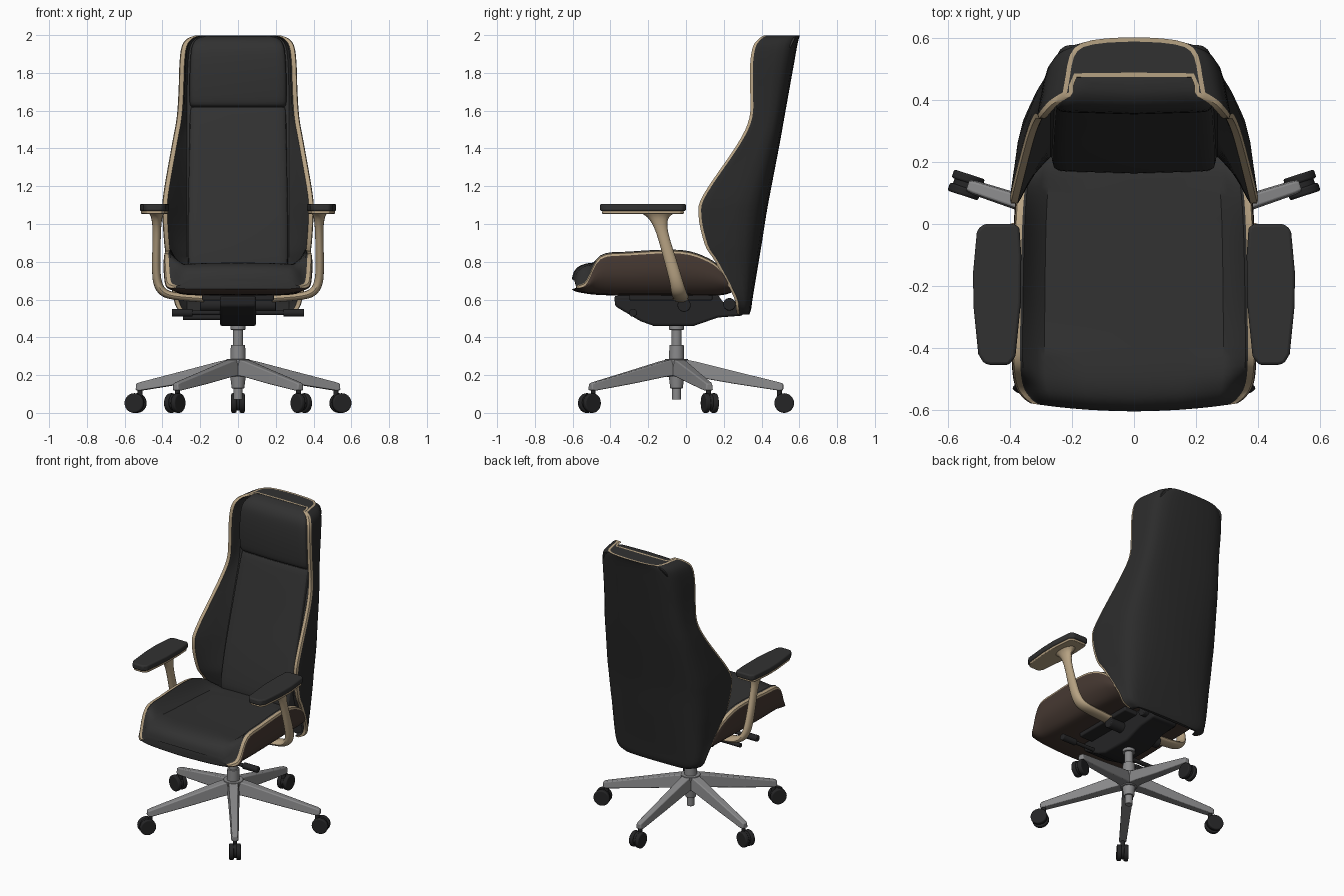
import bpy, bmesh, math
from mathutils import Vector

if "Cube" in bpy.data.objects:
    bpy.data.objects.remove(bpy.data.objects["Cube"])


def material(name, r, g, b):
    m = bpy.data.materials.new(name)
    m.diffuse_color = (r, g, b, 1)
    m.use_nodes = True
    m.node_tree.nodes["Principled BSDF"].inputs["Base Color"].default_value = m.diffuse_color
    return m


PAD = material("black upholstery", .031, .031, .031)
SHELL = material("black shell", .024, .024, .024)
PLASTIC = material("black plastic", .018, .018, .019)
BROWN = material("dark walnut", .062, .041, .032)
TAN = material("pale wood", .47, .36, .225)
METAL = material("grey metal", .25, .25, .255)


def finish(name, bm, mats, bevel=0, angle=35):
    bmesh.ops.recalc_face_normals(bm, faces=bm.faces[:])
    me = bpy.data.meshes.new(name)
    bm.to_mesh(me)
    bm.free()
    ob = bpy.data.objects.new(name, me)
    bpy.context.collection.objects.link(ob)
    for m in mats:
        me.materials.append(m)
    bpy.ops.object.select_all(action='DESELECT')
    ob.select_set(True)
    bpy.context.view_layer.objects.active = ob
    bpy.ops.object.shade_smooth_by_angle(angle=math.radians(angle))
    if bevel:
        mod = ob.modifiers.new("bevel", 'BEVEL')
        mod.width, mod.segments, mod.limit_method = bevel, 3, 'ANGLE'
    return ob


def spline(pts, n=4):
    """Catmull-Rom through tuples of any length."""
    out = []
    for i in range(len(pts) - 1):
        p0, p1, p2, p3 = (pts[max(i - 1, 0)], pts[i], pts[i + 1], pts[min(i + 2, len(pts) - 1)])
        for k in range(n):
            t = k / n
            out.append(tuple(.5 * (2 * b + (c - a) * t + (2 * a - 5 * b + 4 * c - d) * t * t
                       + (3 * b - a - 3 * c + d) * t ** 3) for a, b, c, d in zip(p0, p1, p2, p3)))
    return out + [tuple(pts[-1])]


def mirrored(half):
    """Close a half section whose first and last points lie on x = 0."""
    return half + [(-p[0], *p[1:]) for p in half[-2:0:-1]]


def loft(name, rings, mats, column=lambda j: 0, caps=(0, 0), rim=None, bevel=0, angle=35):
    bm = bmesh.new()
    vs = [[bm.verts.new(p) for p in ring] for ring in rings]
    n = len(rings[0])
    for a, b in zip(vs, vs[1:]):
        for j in range(n):
            f = bm.faces.new((a[j], a[(j + 1) % n], b[(j + 1) % n], b[j]))
            f.material_index = column(min(j, n - 1 - j))
    for ring, m in zip((vs[0], vs[-1]), caps):
        f = bm.faces.new(ring)
        f.material_index = m
    if rim is not None:
        # wooden edge around the end cap
        f.normal_update()
        for g in bmesh.ops.inset_individual(bm, faces=[f], thickness=.014)['faces']:
            g.material_index = rim
    return finish(name, bm, mats, bevel, angle)


def cylinder(name, a, b, r, mat, r2=None, bevel=0, seg=24):
    a, b = Vector(a), Vector(b)
    bm = bmesh.new()
    bmesh.ops.create_cone(bm, cap_ends=True, segments=seg, radius1=r,
                          radius2=r if r2 is None else r2, depth=(b - a).length)
    bm.transform((b - a).to_track_quat('Z', 'Y').to_matrix().to_4x4())
    bmesh.ops.translate(bm, vec=(a + b) / 2, verts=bm.verts)
    return finish(name, bm, [mat], bevel)


# Back shell: rows of height, half width, front edge, rear, padding depth
back = spline([(.52, .27, .27, .335, .30), (.55, .32, .265, .345, .295), (.62, .345, .25, .355, .28),
               (.8, .375, .155, .385, .21), (.89, .39, .10, .40, .205), (1.05, .40, .066, .425, .24),
               (1.16, .395, .095, .445, .27), (1.42, .35, .27, .495, .345), (1.56, .325, .335, .52, .385),
               (1.7, .315, .34, .545, .40), (1.85, .31, .34, .572, .405), (1.94, .298, .355, .588, .42),
               (1.98, .27, .385, .597, .45), (1.997, .23, .41, .603, .46)])
rings = []
for z, w, yf, yb, yc in back:
    d = yb - yf
    outer = spline([(0, yb), (w * .4, yb - d * .02), (w * .74, yb - d * .1), (w * .9, yb - d * .3),
                    (w * .96, yb - d * .65), (w, yf + .015)], 2)
    wi = min(.27, w - .045)
    inner = [(w - .004, yf), (w - .026, yf + .002), (w - .034, yf + .015),
             ((w + wi) / 2 - .012, (yf + yc) / 2 + .012), (wi, yc + .015), (0, yc + .015)]
    rings.append(mirrored([(x, y, z) for x, y in outer + inner]))
loft("back_shell", rings, [SHELL, TAN, PAD], lambda j: 0 if j < 10 else 1 if j < 12 else 2,
     caps=(0, 2), rim=1)


def cushion(name, rows):
    rings = [mirrored([(x, y, z) for x, y in ((0, yb), (w, yb), (w, yf + .035), (w - .006, yf + .013),
                       (w - .02, yf + .003), (w - .05, yf), (0, yf - .006))])
             for z, w, yf, yb in spline(rows)]
    loft(name, rings, [PAD], bevel=.008, angle=50)


cushion("backrest_cushion", [(.74, .26, .175, .3), (.8, .265, .172, .3), (1.0, .266, .215, .3),
                             (1.3, .262, .298, .42), (1.58, .255, .376, .46), (1.617, .25, .395, .46)])
cushion("headrest", [(1.622, .25, .385, .46), (1.65, .256, .368, .48), (1.78, .256, .36, .52),
                     (1.9, .25, .366, .54), (1.955, .238, .385, .565), (1.985, .21, .42, .578),
                     (1.996, .17, .46, .57)])

# Seat: rows of y, half width, wing height, centre height, underside, front bow
seat = spline([(-.605, .335, .672, .70, .655, .03), (-.59, .36, .675, .745, .645, .03),
               (-.55, .385, .70, .776, .635, .025), (-.47, .395, .825, .788, .625, .015),
               (-.3, .395, .846, .778, .62, 0), (-.03, .39, .855, .768, .62, 0), (.12, .38, .81, .762, .62, 0),
               (.2, .365, .745, .75, .625, 0), (.25, .34, .68, .70, .64, 0)])
rings = []
for y, w, ze, zc, zb, bow in seat:
    h = ze - zb
    outer = spline([(0, zb), (w - .13, zb + h * .02), (w - .05, zb + h * .14), (w - .004, zb + h * .5),
                    (w - .004, ze - .012)], 3)
    inner = [(w - .008, ze), (w - .028, ze + .003), (w - .036, ze + .008), (w * .86, ze * .55 + zc * .45 + .012),
             (w * .79, ze * .2 + zc * .8 + .006), (w * .73, zc), (w * .4, zc + .006), (0, zc + .008)]
    rings.append(mirrored([(x, y + bow * (x / .36) ** 2, z) for x, z in outer + inner]))
loft("seat", rings, [BROWN, TAN, PAD], lambda j: 0 if j < 12 else 1 if j < 14 else 2, caps=(2, 2))


def prism(name, outline, z0, z1, mat, bevel):
    loft(name, [[(x, y, z) for x, y in outline] for z in (z0, z1)], [mat], bevel=bevel)


for s, side in ((-1, "left"), (1, "right")):
    # Armrest pad with wooden plate underneath
    pad = [(.37, -.012), (.385, 0), (.485, 0), (.507, -.02), (.52, -.16), (.518, -.27), (.503, -.42),
           (.485, -.45), (.465, -.455), (.405, -.455), (.383, -.43), (.365, -.25), (.364, -.1)]
    prism(side + "_arm_pad", [(s * x, y) for x, y in pad], 1.068, 1.107, PAD, .012)
    prism(side + "_arm_plate", [(s * (.44 + (x - .44) * .93), -.23 + (y + .23) * .95) for x, y in pad],
          1.054, 1.07, TAN, .004)
    # Curved wooden arm: x, y, z, depth radius, thickness radius
    path = spline([(.43, -.15, 1.056, .085, .04), (.43, -.145, 1.025, .05, .028), (.43, -.125, .95, .032, .022),
                   (.433, -.075, .78, .034, .022), (.425, -.05, .69, .036, .023), (.395, -.038, .64, .04, .022),
                   (.33, -.03, .618, .042, .02), (.18, -.028, .605, .042, .02)])
    rings = []
    for i, p in enumerate(path):
        a, b = path[max(i - 1, 0)], path[min(i + 1, len(path) - 1)]
        t = Vector((b[0] - a[0], 0, b[2] - a[2])).normalized()
        v = t.cross(Vector((0, 1, 0)))
        ring = []
        for k in range(16):
            q = math.tau * k / 16
            o = Vector(p[:3]) + Vector((0, 1, 0)) * p[3] * math.cos(q) + v * p[4] * math.sin(q)
            ring.append((s * o.x, o.y, o.z))
        rings.append(ring)
    loft(side + "_arm", rings, [TAN])
    # Adjustment levers
    cylinder(side + "_lever", (s * .08, -.28, .53), (s * .26, -.28, .53), .012, PLASTIC)
    cylinder(side + "_lever_grip", (s * .24, -.28, .53), (s * .35, -.28, .53), .021, PLASTIC, bevel=.005)
    cylinder(side + "_pivot", (s * .09, -.01, .57), (s * .2, -.01, .57), .035, PLASTIC, bevel=.005)

# Tilt mechanism under the seat, and its link to the back
profile = [(-.38, .62), (-.375, .565), (-.24, .485), (-.17, .46), (.04, .46), (.17, .505), (.3, .515),
           (.31, .565), (.2, .58), (.17, .625)]
loft("tilt_mechanism", [[(x, y, z) for y, z in profile] for x in (-.095, .095)], [PLASTIC], bevel=.012)
loft("seat_bracket", [[(x, y, z) for x, y in ((-.19, -.3), (.19, -.3), (.19, .14), (-.19, .14))]
                      for z in (.595, .632)], [PLASTIC], bevel=.008)
cylinder("tension_knob", (-.29, -.18, .505), (-.09, -.18, .505), .014, PLASTIC)
cylinder("back_pivot", (-.13, .23, .575), (.13, .23, .575), .033, PLASTIC, bevel=.005)

# Gas lift and hub
CY = -.05
for name, z0, z1, r0, r1 in (("lift_piston", .35, .47, .027, .027), ("lift_collar", .44, .465, .04, .04),
                             ("lift_sleeve", .27, .36, .04, .038), ("hub", .19, .285, .05, .062),
                             ("hub_bottom", .13, .2, .033, .042), ("lift_foot", .07, .14, .024, .024)):
    cylinder(name, (0, CY, z0), (0, CY, z1), r0, METAL, r1, bevel=.003)

# Five legs, one pointing back, each with a twin wheel caster
for i in range(5):
    a = math.radians(90 + 72 * i)
    u, v = Vector((math.cos(a), math.sin(a), 0)), Vector((-math.sin(a), math.cos(a), 0))

    def at(r, side, z):
        return Vector((0, CY, z)) + u * r + v * side

    rings = [[at(r, -h, z0), at(r, h, z0), at(r, h * .75, z1), at(r, -h * .75, z1)]
             for r, h, z0, z1 in ((.02, .04, .2, .288), (.1, .037, .19, .272), (.3, .03, .155, .222),
                                  (.54, .024, .118, .163), (.565, .02, .12, .155))]
    loft(f"leg_{i + 1}", rings, [METAL], bevel=.006)
    cylinder(f"caster_stem_{i + 1}", at(.545, 0, .06), at(.545, 0, .125), .013, PLASTIC)
    for s in (-1, 1):
        cylinder(f"wheel_{i + 1}_{'a' if s < 0 else 'b'}", at(.57, s * .008, .052), at(.57, s * .036, .052),
                 .052, PLASTIC, bevel=.007, seg=28)
    cylinder(f"caster_hood_{i + 1}", at(.568, -.02, .056), at(.568, .02, .056), .044, PLASTIC)
